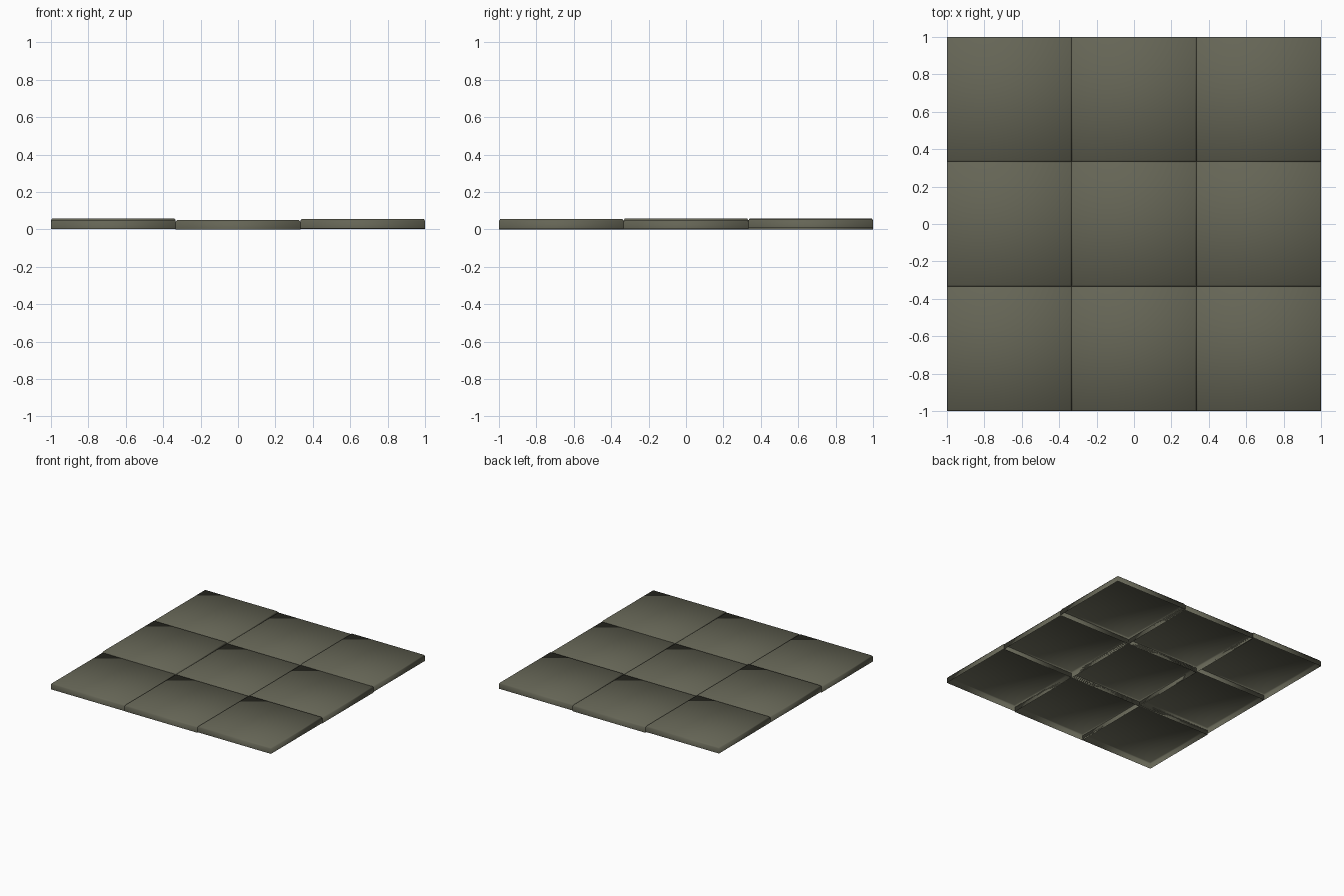
import bpy, bmesh

if "Cube" in bpy.data.objects:
    bpy.data.objects.remove(bpy.data.objects["Cube"])

stone = bpy.data.materials.new("dark olive stone")
stone.diffuse_color = (0.13, 0.13, 0.092, 1)
stone.use_nodes = True
stone.node_tree.nodes["Principled BSDF"].inputs["Base Color"].default_value = stone.diffuse_color

HALF = 1 / 3      # half width of one tile
HEIGHT = 0.05     # tile height
BEVEL = 0.01      # softened top edge


def floor_tile(name, cx, cy, z0):
    """Open-bottomed slab with a chamfered, smooth shaded top."""
    bm = bmesh.new()
    rings = []
    for h, z in ((HALF, 0), (HALF, HEIGHT - BEVEL), (HALF - BEVEL * 0.7, HEIGHT)):
        rings.append([bm.verts.new((sx * h, sy * h, z))
                      for sx, sy in ((-1, -1), (1, -1), (1, 1), (-1, 1))])
    for a, b in zip(rings, rings[1:]):
        for i in range(4):
            j = (i + 1) % 4
            bm.faces.new((a[i], a[j], b[j], b[i]))
    bm.faces.new(rings[-1])
    for f in bm.faces:
        f.smooth = True
    me = bpy.data.meshes.new(name)
    bm.to_mesh(me)
    bm.free()
    me.materials.append(stone)
    ob = bpy.data.objects.new(name, me)
    ob.location = (cx, cy, z0)
    bpy.context.collection.objects.link(ob)


# Slightly uneven 3 x 3 paving, rows from front to back
lifts = ((0.001, 0.0, 0.005),
         (0.009, 0.0, 0.001),
         (0.008, 0.0, 0.006))
for r, row in enumerate(lifts):
    for c, z0 in enumerate(row):
        floor_tile(f"floor_tile_{r}_{c}", (c - 1) * 2 / 3, (r - 1) * 2 / 3, z0)
